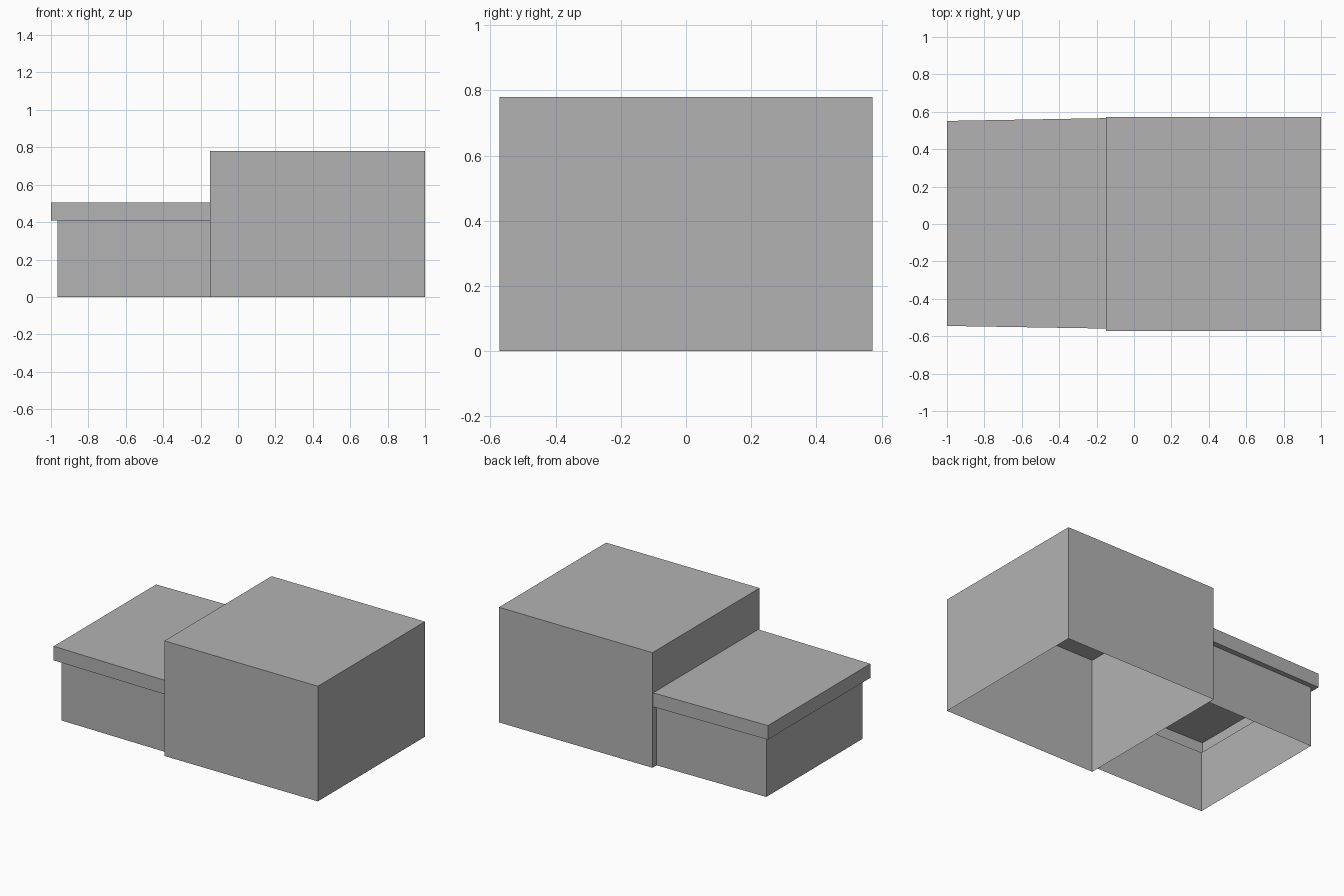
import bpy
import bmesh

cube = bpy.data.objects.get("Cube")
if cube:
    bpy.data.objects.remove(cube, do_unlink=True)

grey = bpy.data.materials.new("plain grey")
grey.use_nodes = True
color = (0.45, 0.45, 0.45, 1)
grey.diffuse_color = color
grey.node_tree.nodes["Principled BSDF"].inputs["Base Color"].default_value = color


def add_object(name, bm):
    mesh = bpy.data.meshes.new(name)
    bm.to_mesh(mesh)
    bm.free()
    mesh.materials.append(grey)
    obj = bpy.data.objects.new(name, mesh)
    bpy.context.collection.objects.link(obj)


def outline(x0, x1, end, joint):
    """Four plan corners; end and joint are (front, back) y pairs."""
    return [(x0, end[0]), (x1, joint[0]), (x1, joint[1]), (x0, end[1])]


def shell(name, levels, open_sides=()):
    """Stack (plan, z) rings into walls with a flat roof and an open base."""
    bm = bmesh.new()
    rings = [[bm.verts.new((x, y, z)) for x, y in plan] for plan, z in levels]
    for low, high in zip(rings, rings[1:]):
        for i in range(4):
            if i not in open_sides:
                j = (i + 1) % 4
                bm.faces.new((low[i], low[j], high[j], high[i]))
    bm.faces.new(rings[-1])
    add_object(name, bm)


# Tall main block, hollow and open underneath
joint_x = -0.15
block = outline(joint_x, 1, (-0.573, 0.573), (-0.573, 0.573))
shell("main_block", [(block, 0), (block, 0.78)])

# Low tapered annex with an overhanging roof edge, open towards the block
wall = outline(-0.965, joint_x, (-0.513, 0.519), (-0.523, 0.529))
eave = outline(-1, joint_x, (-0.545, 0.551), (-0.559, 0.566))
shell("annex", [(wall, 0), (wall, 0.41), (eave, 0.41), (eave, 0.505)], open_sides=(1,))
